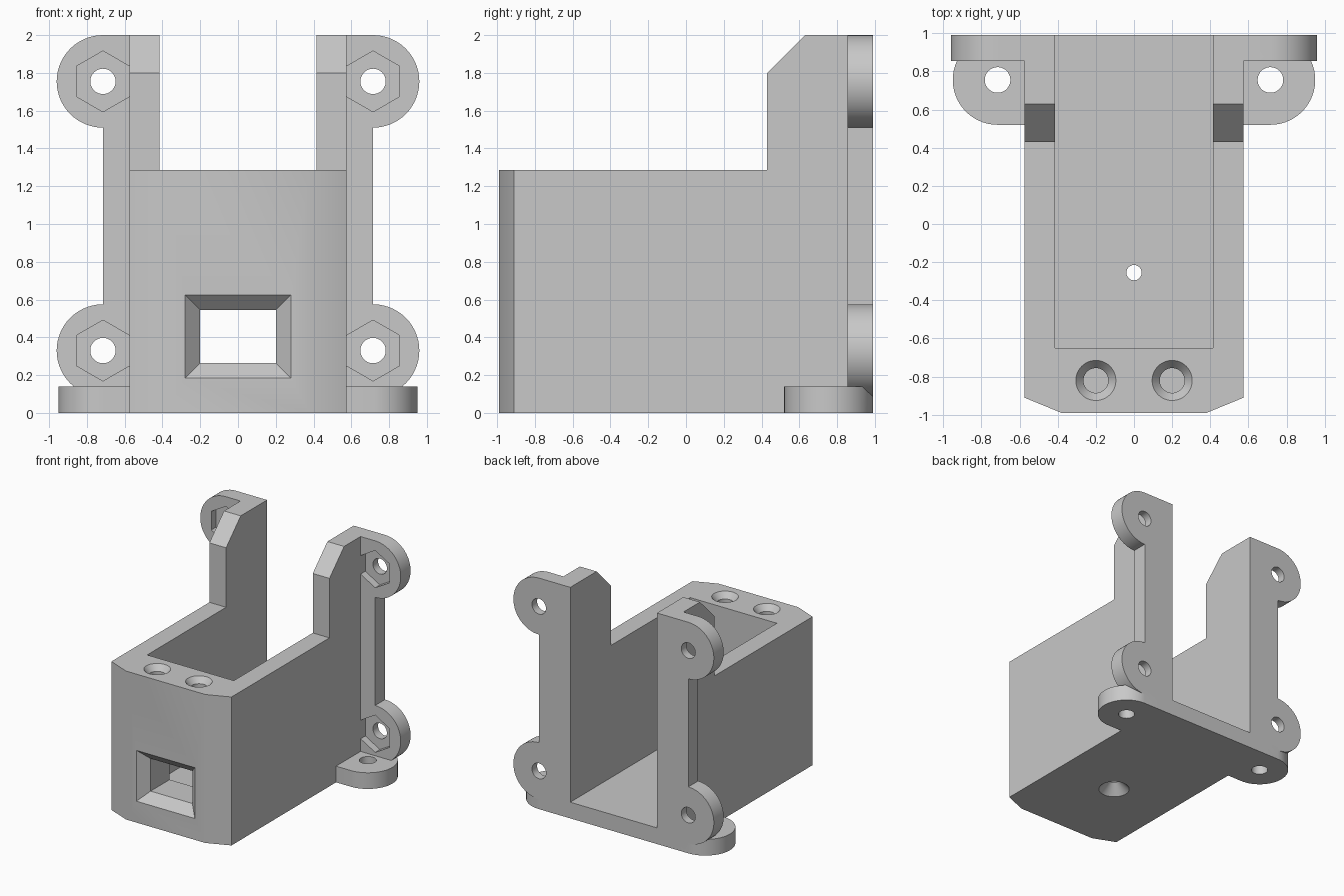
import bpy, bmesh, math
from mathutils import Vector

old = bpy.data.objects.get("Cube")
if old:
    bpy.data.objects.remove(old, do_unlink=True)

grey = bpy.data.materials.new("plain grey")
grey.use_nodes = True
COLOUR = (0.58, 0.58, 0.58, 1)
grey.diffuse_color = COLOUR
grey.node_tree.nodes["Principled BSDF"].inputs["Base Color"].default_value = COLOUR


def place(axis, a, b, h):
    return Vector({"X": (h, a, b), "Y": (a, h, b), "Z": (a, b, h)}[axis])


def loft(name, axis, rings):
    """Closed solid through (height, outline) rings along an axis."""
    bm = bmesh.new()
    loops = [[bm.verts.new(place(axis, a, b, h)) for a, b in pts] for h, pts in rings]
    for lo, hi in zip(loops, loops[1:]):
        for i in range(len(lo)):
            bm.faces.new((lo[i - 1], lo[i], hi[i], hi[i - 1]))
    bm.faces.new(loops[0])
    bm.faces.new(loops[-1])
    bmesh.ops.recalc_face_normals(bm, faces=bm.faces)
    mesh = bpy.data.meshes.new(name)
    bm.to_mesh(mesh)
    bm.free()
    mesh.materials.append(grey)
    ob = bpy.data.objects.new(name, mesh)
    bpy.context.collection.objects.link(ob)
    return ob


def prism(name, axis, pts, lo, hi):
    return loft(name, axis, [(lo, pts), (hi, pts)])


def rect(a0, a1, b0, b1):
    return [(a0, b0), (a1, b0), (a1, b1), (a0, b1)]


def circle(a, b, r, n=48, turn=0.0):
    return [(a + r * math.cos(turn + math.tau * i / n),
             b + r * math.sin(turn + math.tau * i / n)) for i in range(n)]


def ear(side, b, r, n=28):
    """Half-round tab growing sideways out of the wall."""
    arc = [(side * (EAR_X + r * math.cos(t)), b + r * math.sin(t))
           for t in (math.pi * (i / n - 0.5) for i in range(n + 1))]
    return arc + [(side * 0.5, b + r), (side * 0.5, b - r)]


def combine(target, other, operation):
    mod = target.modifiers.new("combine", "BOOLEAN")
    mod.operation = operation
    mod.solver = "EXACT"
    mod.object = other
    bpy.context.view_layer.objects.active = target
    bpy.ops.object.modifier_apply(modifier=mod.name)
    bpy.data.objects.remove(other, do_unlink=True)


EAR_X = 0.715
EAR_ZS = (0.33, 1.755)
FLANGE_Y = 0.755
BACK, PLATE_FRONT = 0.99, 0.855

# Main housing with angled front corners
plan = [(-0.575, BACK), (-0.575, -0.91), (-0.38, -0.99),
        (0.38, -0.99), (0.575, -0.91), (0.575, BACK)]
body = prism("bracket_housing", "Z", plan, 0, 2)

# Lowered front with sloped rear posts
step = [(-1.2, 1.285), (0.43, 1.285), (0.43, 1.8), (0.83, 2.2), (-1.2, 2.2)]
combine(body, prism("step_cutter", "X", step, -1, 1), "DIFFERENCE")

# Rear side strips, round mounting ears and foot flanges
for side in (-1, 1):
    x0, x1 = sorted((side * 0.5, side * EAR_X))
    combine(body, prism("side_strip", "Y", rect(x0, x1, 0, 2), PLATE_FRONT, BACK), "UNION")
    for z in EAR_ZS:
        combine(body, prism("ear", "Y", ear(side, z, 0.245), PLATE_FRONT, BACK), "UNION")
    combine(body, prism("foot_flange", "Z", ear(side, FLANGE_Y, 0.235), 0, 0.14), "UNION")

# Cavity open to the top and back
combine(body, prism("cavity_cutter", "Z", rect(-0.415, 0.415, -0.65, 1.2), 0.14, 2.2), "DIFFERENCE")

# Front window with flared rim
window = loft("window_cutter", "Y", [
    (-1.07, rect(-0.36, 0.36, 0.105, 0.705)),
    (-0.99, rect(-0.28, 0.28, 0.185, 0.625)),
    (-0.91, rect(-0.20, 0.20, 0.263, 0.545)),
    (-0.6, rect(-0.20, 0.20, 0.263, 0.545))])
combine(body, window, "DIFFERENCE")

for side in (-1, 1):
    x = side * EAR_X
    # Ear bolt holes with hexagonal nut pockets
    for z in EAR_ZS:
        combine(body, prism("bolt_cutter", "Y", circle(x, z, 0.067), 0.8, 1.1), "DIFFERENCE")
        pocket = circle(x, z, 0.161, 6, math.pi / 6)
        combine(body, prism("nut_cutter", "Y", pocket, 0.8, 0.92), "DIFFERENCE")
    # Foot flange holes
    combine(body, prism("foot_cutter", "Z", circle(x, FLANGE_Y, 0.067), -0.1, 0.3), "DIFFERENCE")
    # Countersunk blind holes on the front wall
    sx, sy = side * 0.2, -0.82
    screw = loft("screw_cutter", "Z", [
        (0.85, circle(sx, sy, 0.065)), (1.235, circle(sx, sy, 0.065)),
        (1.285, circle(sx, sy, 0.105)), (1.335, circle(sx, sy, 0.145))])
    combine(body, screw, "DIFFERENCE")

# Floor hole countersunk from below
floor_hole = loft("floor_cutter", "Z", [
    (-0.04, circle(0, -0.255, 0.165)), (0, circle(0, -0.255, 0.125)),
    (0.085, circle(0, -0.255, 0.04)), (0.3, circle(0, -0.255, 0.04))])
combine(body, floor_hole, "DIFFERENCE")

# Smooth the round parts, keep the edges crisp
bpy.ops.object.select_all(action="DESELECT")
body.select_set(True)
bpy.context.view_layer.objects.active = body
bpy.ops.object.shade_smooth_by_angle(angle=math.radians(30))
